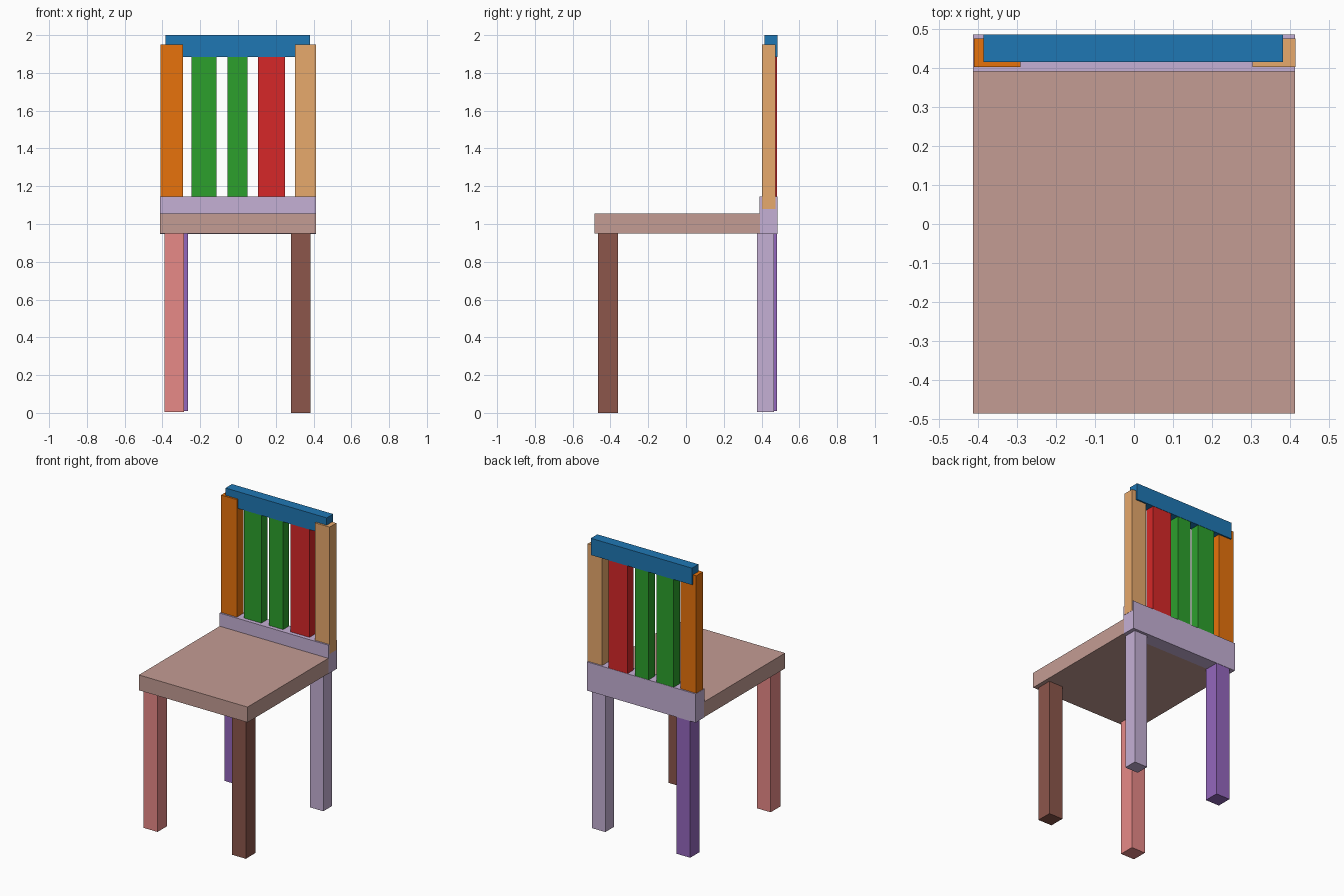
import bpy

cube = bpy.data.objects.get("Cube")
if cube:
    bpy.data.objects.remove(cube, do_unlink=True)


def linear(channel):
    c = channel / 255
    return c / 12.92 if c <= 0.04045 else ((c + 0.055) / 1.055) ** 2.4


def make_material(name, hex_code):
    rgba = tuple(linear(v) for v in bytes.fromhex(hex_code)) + (1.0,)
    mat = bpy.data.materials.new(name)
    mat.use_nodes = True
    mat.diffuse_color = rgba
    bsdf = next(n for n in mat.node_tree.nodes if n.type == "BSDF_PRINCIPLED")
    bsdf.inputs["Base Color"].default_value = rgba
    return mat


def box(name, mat, x, y, z):
    """Box spanning the given (low, high) range on each axis."""
    centre = [(a + b) / 2 for a, b in (x, y, z)]
    bpy.ops.mesh.primitive_cube_add(size=1, location=centre)
    obj = bpy.context.object
    obj.name = name
    obj.scale = [b - a for a, b in (x, y, z)]
    bpy.ops.object.transform_apply(location=False, rotation=False, scale=True)
    obj.data.materials.append(mat)
    return obj


blue = make_material("blue", "1f77b4")
orange = make_material("orange", "ff7f0e")
tan = make_material("tan", "ffbb78")
green = make_material("green", "2ca02c")
red = make_material("red", "d62728")
pink = make_material("pink", "ff9896")
purple = make_material("purple", "9467bd")
lavender = make_material("lavender", "c5b0d5")
brown = make_material("brown", "8c564b")
rosy_brown = make_material("rosy brown", "c49c94")

# Seat and the rail along its back edge
box("seat", rosy_brown, (-0.412, 0.412), (-0.485, 0.392), (0.95, 1.055))
box("lower_back_rail", lavender, (-0.412, 0.412), (0.39, 0.485), (0.948, 1.145))

# Legs
FRONT = (-0.465, -0.36)
box("front_right_leg", pink, (-0.39, -0.285), FRONT, (0.005, 0.96))
box("front_left_leg", brown, (0.28, 0.385), FRONT, (0, 0.96))
box("back_right_leg", purple, (-0.37, -0.265), (0.38, 0.483), (0.01, 0.98))
box("back_left_leg", lavender, (0.285, 0.385), (0.375, 0.467), (0.005, 0.96))

# Back posts; the left one shows on the side of the lower rail
POST_Y = (0.402, 0.475)
box("right_back_post", orange, (-0.41, -0.29), POST_Y, (1.08, 1.95))
box("left_back_post", tan, (0.303, 0.413), POST_Y, (1.08, 1.95))

# Slats between the rails
slats = [("right_slat", green, (-0.245, -0.115)),
         ("middle_slat", green, (-0.055, 0.05)),
         ("left_slat", red, (0.105, 0.25))]
for name, mat, span in slats:
    box(name, mat, span, (0.417, 0.483), (1.1, 1.92))

# Top rail
box("top_back_rail", blue, (-0.385, 0.382), (0.415, 0.485), (1.885, 2.0))
